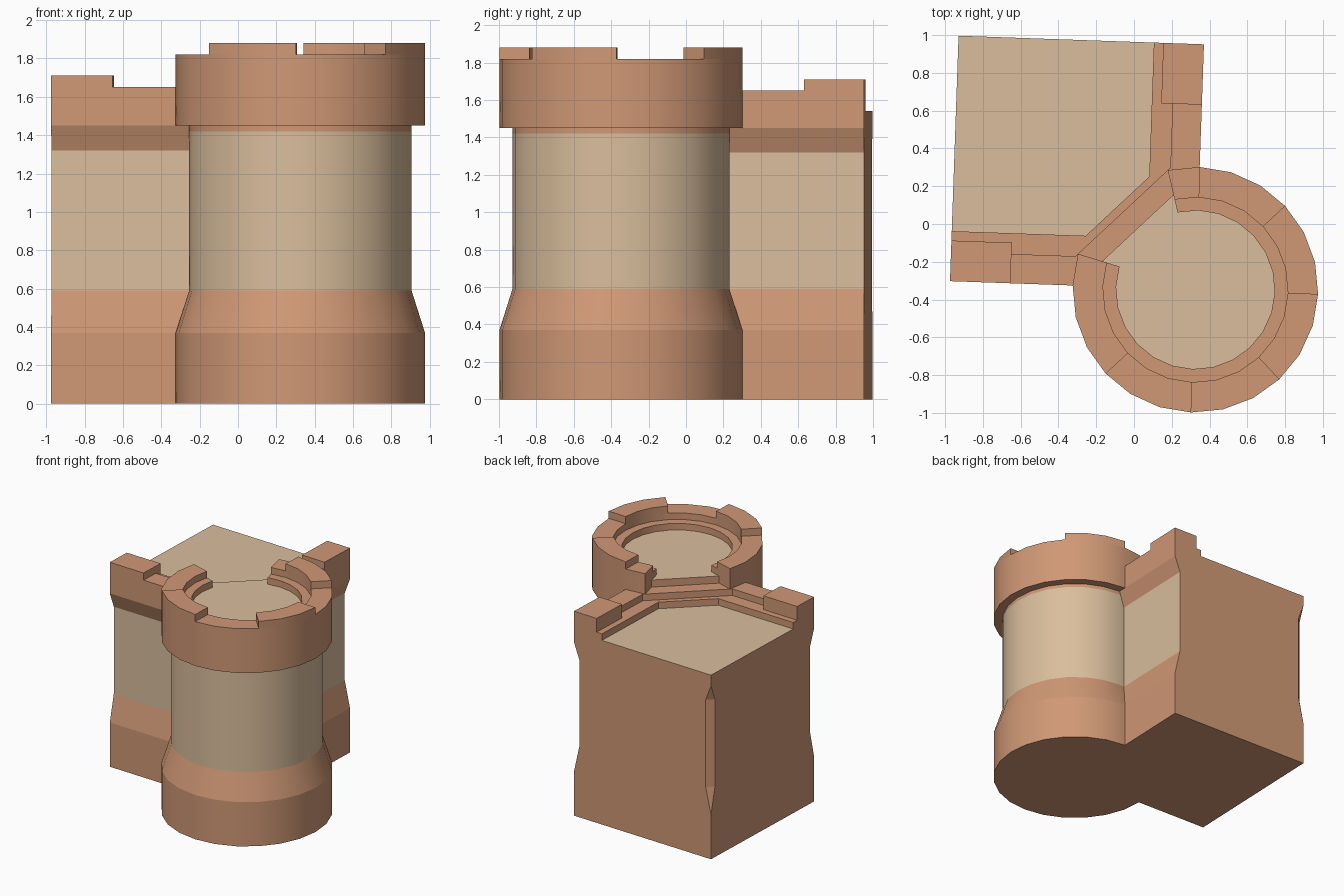
import bpy, bmesh, math
from mathutils import Matrix

if "Cube" in bpy.data.objects:
    bpy.data.objects.remove(bpy.data.objects["Cube"])

# Plan frame: origin at the tower axis, turned 2 degrees; the keep fills u<0, v>0
FRAME = Matrix.Translation((0.325, -0.348, 0)) @ Matrix.Rotation(math.radians(-2), 4, 'Z')
STEP = 15                      # tower has 24 sides


def material(name, rgb):
    m = bpy.data.materials.new(name)
    m.diffuse_color = (*rgb, 1)
    m.use_nodes = True
    m.node_tree.nodes["Principled BSDF"].inputs["Base Color"].default_value = m.diffuse_color
    return m


MATS = [material("terracotta", (0.63, 0.315, 0.18)),
        material("sandstone", (0.70, 0.515, 0.335))]


def finish(name, bm, is_sand=None, smooth=False):
    """Clean up, colour by rule and turn the bmesh into an object."""
    bmesh.ops.remove_doubles(bm, verts=bm.verts, dist=1e-5)
    bmesh.ops.recalc_face_normals(bm, faces=bm.faces)
    bm.normal_update()
    for f in bm.faces:
        f.material_index = int(bool(is_sand and is_sand(f.calc_center_median(), f.normal)))
    me = bpy.data.meshes.new(name)
    bm.to_mesh(me)
    bm.free()
    for m in MATS:
        me.materials.append(m)
    ob = bpy.data.objects.new(name, me)
    bpy.context.collection.objects.link(ob)
    ob.matrix_world = FRAME
    if smooth:
        bpy.ops.object.select_all(action='DESELECT')
        ob.select_set(True)
        bpy.context.view_layer.objects.active = ob
        bpy.ops.object.shade_smooth_by_angle(angle=math.radians(16))
    return ob


def loft(name, rings, is_sand=None):
    """Skin a stack of equal-length 3D rings, capped at both ends."""
    bm = bmesh.new()
    rows = [[bm.verts.new(p) for p in r] for r in rings]
    n = len(rows[0])
    for a, b in zip(rows, rows[1:]):
        for i in range(n):
            j = (i + 1) % n
            bm.faces.new((a[i], a[j], b[j], b[i]))
    bm.faces.new(rows[0])
    bm.faces.new(rows[-1])
    return finish(name, bm, is_sand)


def prism(name, pts, z0, z1, is_sand=None):
    return loft(name, [[(x, y, z) for x, y in pts] for z in (z0, z1)], is_sand)


def polar(r, deg, z=None):
    p = (r * math.cos(math.radians(deg)), r * math.sin(math.radians(deg)))
    return p if z is None else (*p, z)


def sector(name, section, a0, a1):
    """Sweep a closed (r, z) section round the tower axis with end faces."""
    bm = bmesh.new()
    rows = [[bm.verts.new(polar(r, a, z)) for r, z in section]
            for a in range(a0, a1 + 1, STEP)]
    n = len(section)
    for a, b in zip(rows, rows[1:]):
        for i in range(n):
            j = (i + 1) % n
            bm.faces.new((a[i], a[j], b[j], b[i]))
    bm.faces.new(rows[0])
    bm.faces.new(rows[-1])
    return finish(name, bm, smooth=True)


# Keep block: flared foot and head, recessed middle band on the two outer walls
def keep_ring(z, d):
    return [(-1.3, d, z), (-d, d, z), (-d, 1.3, z), (-1.3 + d, 1.3, z), (-1.3, 1.3 - d, z)]


def keep_sand(c, n):
    band = 0.6 < c.z < 1.31 and (n.y < -0.9 or n.x > 0.9)
    return band or (n.z > 0.9 and c.z > 1.5)


loft("keep_block", [keep_ring(z, d) for z, d in (
    (0, 0), (0.37, 0), (0.59, 0.05), (1.32, 0.05), (1.45, 0), (1.54, 0))], keep_sand)


# Parapet: two L-shaped levels with a diagonal corner facing the tower
def parapet(name, w, diag, z0, z1):
    prism(name, [(-1.3, w), (w - diag, w), (-w, diag - w), (-w, 1.3),
                 (0, 1.3), (0, 0), (-1.3, 0)], z0, z1)


parapet("parapet_inner_step", 0.265, 0.855, 1.54, 1.595)
parapet("parapet_wall", 0.155, 0.796, 1.595, 1.65)
prism("parapet_merlon_back", [(-0.215, 0.98), (0, 0.98), (0, 1.3), (-0.215, 1.3)], 1.595, 1.71)
prism("parapet_merlon_left", [(-1.3, 0), (-0.98, 0), (-0.98, 0.215), (-1.3, 0.215)], 1.595, 1.71)

# Tower shaft: lathed foot, sandstone body and overhanging head
bm = bmesh.new()
rows = [[bm.verts.new(polar(r, a, z)) for a in range(0, 360, STEP)] for r, z in (
    (0.65, 0), (0.65, 0.37), (0.58, 0.59), (0.58, 1.42), (0.58, 1.45), (0.65, 1.45), (0.65, 1.5))]
for a, b in zip(rows, rows[1:]):
    for i in range(len(a)):
        bm.faces.new((a[i - 1], a[i], b[i], b[i - 1]))
bm.faces.new(rows[0])
bm.faces.new(rows[-1])
finish("tower_shaft", bm, lambda c, n: 0.6 < c.z < 1.41, smooth=True)

# Tower parapet: open towards the keep, with a low inner ledge
sector("tower_parapet", [(0.65, 1.5), (0.65, 1.82), (0.49, 1.82), (0.49, 1.765),
                         (0.42, 1.765), (0.42, 1.5)], -195, 105)
for a in (-135, -45, 45):
    sector("tower_merlon", [(0.65, 1.82), (0.65, 1.88), (0.49, 1.88), (0.49, 1.82)], a, a + 45)

# Tower floor, reaching through the opening to a straight edge
floor = [polar(0.516, 165)] + [polar(0.45, a) for a in range(-195, 106, STEP)] + [polar(0.516, 105)]
prism("tower_floor", floor, 1.5, 1.71, lambda c, n: n.z > 0.9)
